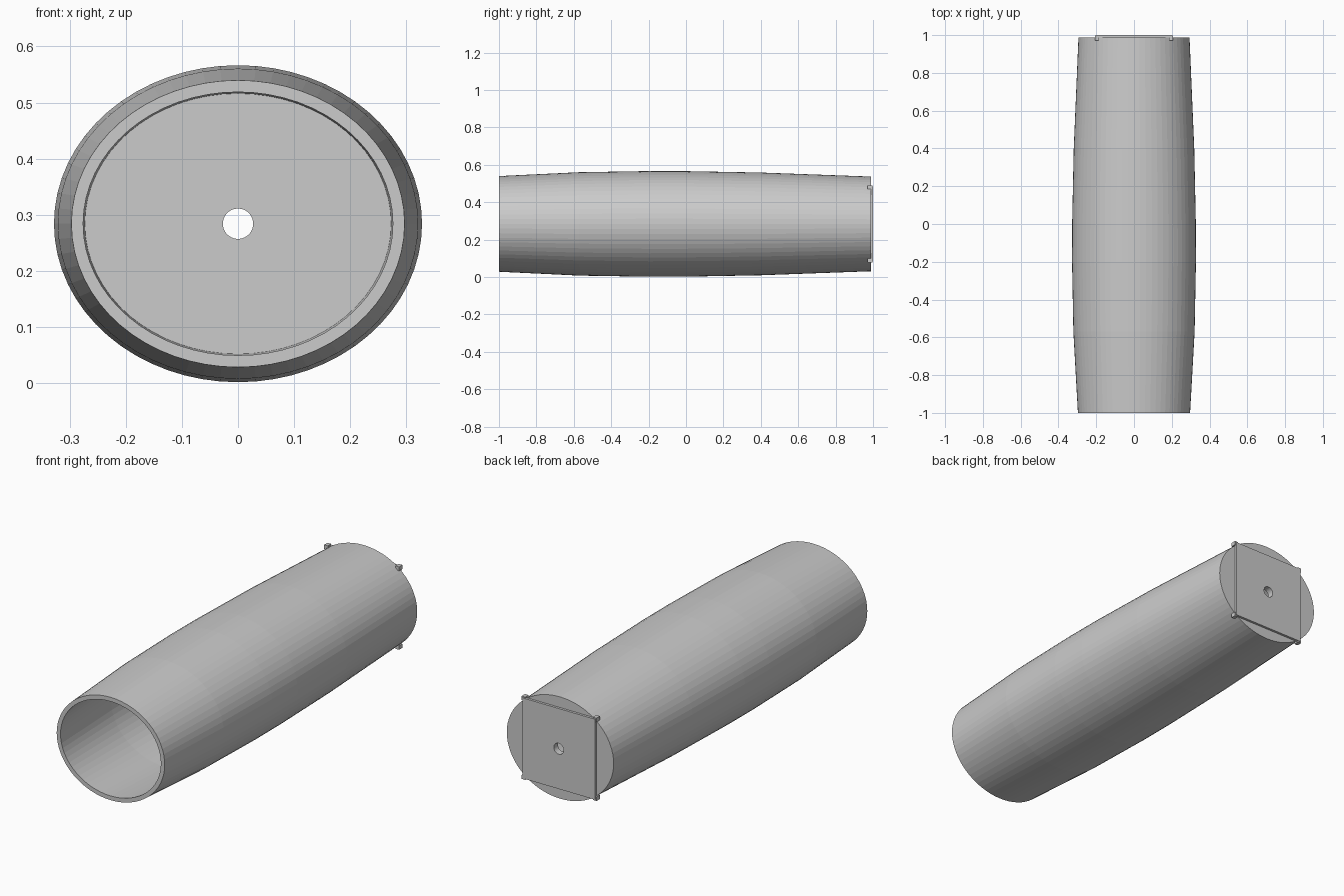
import bpy, bmesh, math

if "Cube" in bpy.data.objects:
    bpy.data.objects.remove(bpy.data.objects["Cube"])

N = 64          # sides around the barrel
CZ = 0.284      # height of the axis
ASPECT = 0.861  # ellipse height / width


def ellipse(rx, rz):
    return lambda a: (rx * math.cos(a), rz * math.sin(a))


def square(h):
    def point(a):
        c, s = math.cos(a), math.sin(a)
        k = h / max(abs(c), abs(s))
        return c * k, s * k
    return point


def loft(name, stations):
    """Closed ring-shaped solid: skins (y, outline) stations back to the first."""
    bm = bmesh.new()
    rings = []
    for y, outline in stations:
        pts = [outline(2 * math.pi * i / N) for i in range(N)]
        rings.append([bm.verts.new((x, y, CZ + z)) for x, z in pts])
    for k, r0 in enumerate(rings):
        r1 = rings[(k + 1) % len(rings)]
        for i in range(N):
            j = (i + 1) % N
            bm.faces.new((r0[i], r0[j], r1[j], r1[i]))
    finish(name, bm)


def finish(name, bm):
    bmesh.ops.recalc_face_normals(bm, faces=bm.faces)
    me = bpy.data.meshes.new(name)
    bm.to_mesh(me)
    bm.free()
    ob = bpy.data.objects.new(name, me)
    bpy.context.collection.objects.link(ob)
    return ob


# Hollow barrel, open at the front, closed at the back with a centre hole
profile = [(-1.0, 0.297), (-0.57, 0.321), (-0.2, 0.328),
           (0.0, 0.3275), (0.4, 0.319), (0.988, 0.294)]
WALL, HOLE = 0.021, 0.027
outer = [(y, ellipse(r, r * ASPECT)) for y, r in profile]
inner = [(min(y, 0.967), ellipse(r - WALL, r * ASPECT - WALL))
         for y, r in reversed(profile)]
hole = ellipse(HOLE, HOLE)
loft("barrel", outer + [(0.988, hole), (0.967, hole)] + inner)

# Square back plate with the same hole
loft("back_plate", [(0.988, square(0.2)), (1.0, square(0.2)), (1.0, hole), (0.988, hole)])

# Small clips at the plate corners
for sx, side in ((-1, "left"), (1, "right")):
    for sz, level in ((-1, "lower"), (1, "upper")):
        bm = bmesh.new()
        bmesh.ops.create_cube(bm, size=1)
        for v in bm.verts:
            v.co = (sx * 0.196 + v.co.x * 0.02,
                    0.984 + v.co.y * 0.026,
                    CZ + sz * 0.196 + v.co.z * 0.02)
        finish(f"{level}_{side}_corner_clip", bm)
